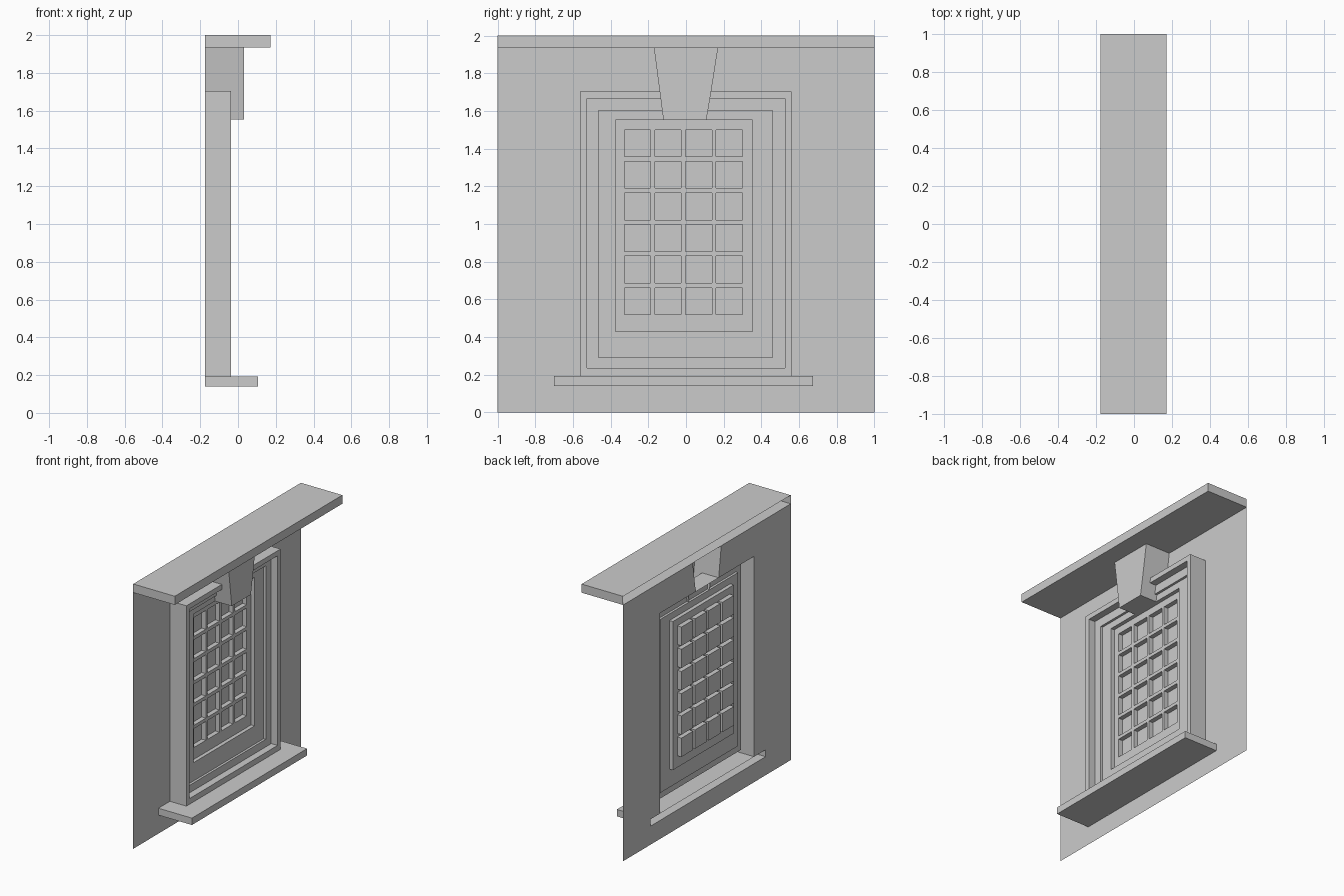
import bpy
from mathutils import Vector

if "Cube" in bpy.data.objects:
    bpy.data.objects.remove(bpy.data.objects["Cube"])

BACK = -0.175                      # plane of the wall sheet
FRONT = Vector((1, 0, 0))


class Part:
    """Collects open, single-skin faces and turns them into an object."""
    def __init__(self, name):
        self.name, self.verts, self.faces = name, [], []

    def face(self, pts, facing=FRONT):
        pts = [Vector(p) for p in pts]
        normal = Vector()
        for a, b in zip(pts, pts[1:] + pts[:1]):
            normal += a.cross(b)
        if normal.dot(Vector(facing)) < 0:
            pts.reverse()
        start = len(self.verts)
        self.verts += pts
        self.faces.append(range(start, start + len(pts)))

    def flat(self, x, outline):
        self.face([(x, y, z) for y, z in outline])

    def sides(self, x0, x1, outline, inward=False):
        cy = sum(p[0] for p in outline) / len(outline)
        cz = sum(p[1] for p in outline) / len(outline)
        for (ya, za), (yb, zb) in zip(outline, outline[1:] + outline[:1]):
            out = Vector((0, (ya + yb) / 2 - cy, (za + zb) / 2 - cz))
            self.face([(x0, ya, za), (x1, ya, za), (x1, yb, zb), (x0, yb, zb)],
                      -out if inward else out)

    def ring(self, x, outer, inner):
        for i in range(4):
            j = (i + 1) % 4
            self.flat(x, [outer[i], outer[j], inner[j], inner[i]])

    def build(self):
        mesh = bpy.data.meshes.new(self.name)
        mesh.from_pydata([tuple(v) for v in self.verts], [], [tuple(f) for f in self.faces])
        obj = bpy.data.objects.new(self.name, mesh)
        bpy.context.collection.objects.link(obj)
        # weld the shared corners
        import bmesh
        bm = bmesh.new()
        bm.from_mesh(mesh)
        bmesh.ops.remove_doubles(bm, verts=bm.verts, dist=1e-5)
        bm.to_mesh(mesh)
        bm.free()


def rect(y0, y1, z0, z1):
    return [(y0, z0), (y1, z0), (y1, z1), (y0, z1)]


def open_box(name, x1, outline):
    part = Part(name)
    part.flat(x1, outline)
    part.sides(BACK, x1, outline)
    part.build()


# wall sheet, open behind the frame, sill, keystone and cornice
wall = Part("wall")
wall.flat(BACK, rect(-1, 1, 0, 0.14))
for edge, sill, frame, low, high in ((-1, -0.70, -0.563, -0.14, -0.17),
                                     (1, 0.675, 0.56, 0.134, 0.17)):
    wall.flat(BACK, [(edge, 0.14), (sill, 0.14), (sill, 0.192), (frame, 0.192),
                     (frame, 1.705), (low, 1.705), (high, 1.935), (edge, 1.935)])
wall.build()

# cornice and sill
open_box("cornice", 0.172, rect(-1, 1, 1.935, 2))
open_box("window_sill", 0.105, rect(-0.70, 0.675, 0.14, 0.192))

# stepped window frame: each ring sits deeper than the one around it
outlines = [rect(-0.563, 0.56, 0.192, 1.705), rect(-0.527, 0.525, 0.235, 1.667),
            rect(-0.465, 0.46, 0.292, 1.602), rect(-0.375, 0.352, 0.43, 1.552)]
levels = [BACK + d for d in (0.138, 0.085, 0.067, 0.038)]
frame = Part("window_frame")
frame.sides(BACK, levels[0], outlines[0])
for i in range(3):
    frame.ring(levels[i], outlines[i], outlines[i + 1])
    frame.sides(levels[i + 1], levels[i], outlines[i + 1], inward=True)
frame.build()

# sash with 4 x 6 recessed panes
sash = Part("window_sash")
ys, zs = [-0.375], [0.43]
for c in range(4):
    ys += [-0.328 + 0.1625 * c, -0.328 + 0.1625 * c + 0.14]
for r in range(6):
    zs += [0.519 + 0.1678 * r, 0.519 + 0.1678 * r + 0.142]
ys.append(0.352)
zs.append(1.552)
pane_x = BACK + 0.003
for i in range(len(ys) - 1):
    for j in range(len(zs) - 1):
        cell = rect(ys[i], ys[i + 1], zs[j], zs[j + 1])
        if i % 2 and j % 2:
            sash.flat(pane_x, cell)
            sash.sides(pane_x, levels[3], cell, inward=True)
        else:
            sash.flat(levels[3], cell)
sash.build()

# tapered keystone: upper part meets the wall, lower part meets the frame
key_x = 0.032
bottom, middle, top = ((-0.12, 0.108), 1.552), ((-0.14, 0.134), 1.705), ((-0.17, 0.17), 1.935)
key = Part("keystone")
for (lo, hi, back) in ((bottom, middle, levels[2]), (middle, top, BACK)):
    (a, b), z0 = lo
    (c, d), z1 = hi
    key.flat(key_x, [(a, z0), (b, z0), (d, z1), (c, z1)])
    for y0, y1, side in ((a, c, -1), (b, d, 1)):
        key.face([(back, y0, z0), (key_x, y0, z0), (key_x, y1, z1), (back, y1, z1)],
                 (0, side, 0))
key.face([(levels[2], -0.12, 1.552), (key_x, -0.12, 1.552),
          (key_x, 0.108, 1.552), (levels[2], 0.108, 1.552)], (0, 0, -1))
key.build()
